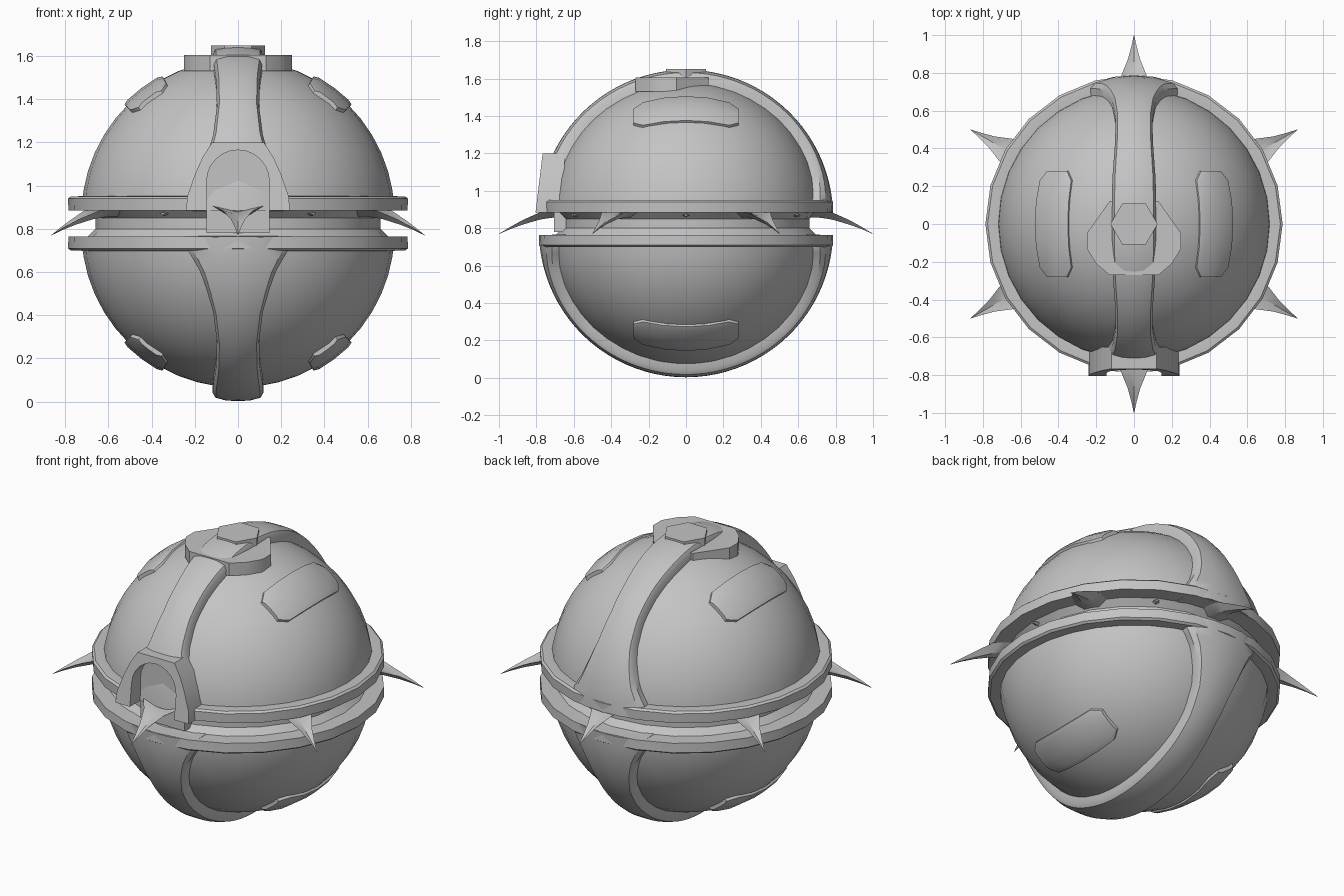
import bpy, bmesh, math
from math import sin, cos, pi, radians, sqrt

if "Cube" in bpy.data.objects:
    bpy.data.objects.remove(bpy.data.objects["Cube"])

MID = 0.825      # mirror height between the two halves
CZ = 0.86        # centre of upper half
R = 0.725        # shell radius
grey = bpy.data.materials.new("plain_grey")
grey.diffuse_color = (0.55, 0.55, 0.55, 1)
grey.use_nodes = True
grey.node_tree.nodes["Principled BSDF"].inputs["Base Color"].default_value = grey.diffuse_color


def finish(name, bm, angle=35):
    bmesh.ops.recalc_face_normals(bm, faces=bm.faces)
    me = bpy.data.meshes.new(name)
    bm.to_mesh(me)
    bm.free()
    me.materials.append(grey)
    me.shade_smooth()
    me.set_sharp_from_angle(angle=radians(angle))
    ob = bpy.data.objects.new(name, me)
    bpy.context.collection.objects.link(ob)
    return ob


def mirrored(ob, name):
    """Copy of a part flipped to the lower half."""
    bm = bmesh.new()
    bm.from_mesh(ob.data)
    for v in bm.verts:
        v.co.z = 2 * MID - v.co.z
    return finish(name, bm)


def loft(name, rings, closed=False, angle=35):
    """Skin a list of equal-length closed loops; cap the ends unless closed."""
    bm = bmesh.new()
    rows = [[bm.verts.new(p) for p in ring] for ring in rings]
    n, m = len(rows), len(rows[0])
    for i in range(n if closed else n - 1):
        a, b = rows[i], rows[(i + 1) % n]
        for j in range(m):
            k = (j + 1) % m
            bm.faces.new((a[j], a[k], b[k], b[j]))
    if not closed:
        bm.faces.new(rows[0])
        bm.faces.new(rows[-1])
    return finish(name, bm, angle)


def lathe(name, profile, seg=24):
    return loft(name, [[(r * cos(2 * pi * i / seg), r * sin(2 * pi * i / seg), z)
                        for r, z in profile] for i in range(seg)], closed=True)


def prism(name, outline, y0, y1, slant=0.0, angle=35):
    """Extrude an x-z outline along y; the front may lean back with height."""
    return loft(name, [[(x, y0 + slant * (z - 0.88), z) for x, z in outline],
                       [(x, y1, z) for x, z in outline]], angle=angle)


def cut(ob, cutter):
    mod = ob.modifiers.new("cut", 'BOOLEAN')
    mod.operation, mod.solver, mod.object = 'DIFFERENCE', 'EXACT', cutter
    bpy.context.view_layer.update()
    dg = bpy.context.evaluated_depsgraph_get()
    me = bpy.data.meshes.new_from_object(ob.evaluated_get(dg))
    ob.modifiers.clear()
    ob.data = me
    me.shade_smooth()
    me.set_sharp_from_angle(angle=radians(35))


# Half shells
STEPS = 12
shell = loft("upper_shell", [[(R * cos(a) * cos(2 * pi * i / 32),
                               R * cos(a) * sin(2 * pi * i / 32), CZ + R * sin(a))
                              for i in range(32)]
                             for a in [radians(2 + 87.5 * k / STEPS) for k in range(STEPS + 1)]])
mirrored(shell, "lower_shell")

# Equator rims and grooved core
rim = lathe("upper_rim", [(0.64, 0.885), (0.785, 0.885), (0.787, 0.94),
                          (0.775, 0.95), (0.70, 0.952), (0.64, 0.94)])
mirrored(rim, "lower_rim")
lathe("groove_core", [(0.5, 0.91), (0.70, 0.89), (0.66, 0.85), (0.66, 0.80),
                      (0.70, 0.76), (0.5, 0.74)])

# Straps running front to back over each half, flared at the rim
WIDTH = [(0, .245), (7, .24), (12, .19), (20, .15), (30, .115), (42, .098),
         (55, .1), (72, .115), (90, .118)]


def half_width(deg):
    for (a, wa), (b, wb) in zip(WIDTH, WIDTH[1:]):
        if deg <= b:
            return wa + (wb - wa) * (deg - a) / (b - a)
    return WIDTH[-1][1]


rings = []
for i in range(45):
    deg = 2 + 176 * i / 44
    a, w = radians(deg), half_width(min(deg, 180 - deg))
    section = []
    for f, drop in ((-1, .03), (-.88, .008), (-.45, 0), (0, 0), (.45, 0), (.88, .008), (1, .03)):
        section.append((f * w, sqrt(.787 ** 2 - (f * w) ** 2) - drop))
    for f in (1, 0, -1):
        section.append((f * w, sqrt(.69 ** 2 - w * w)))
    rings.append([(x, -r * cos(a), CZ + r * sin(a)) for x, r in section])
strap = loft("upper_strap", rings)
mirrored(strap, "lower_strap")

# Front arch housing with its opening
side = [(.24, .885), (.235, .95), (.2, 1.05), (.165, 1.13), (.12, 1.2)]
housing = prism("arch_housing", side + [(-x, z) for x, z in reversed(side)],
                -0.805, -0.65, slant=0.12)
arch = [(.145 * cos(pi * i / 12), 1.02 + .145 * sin(pi * i / 12)) for i in range(13)]
cutter = prism("arch_cutter", [(.145, .86)] + arch + [(-.145, .86)], -0.95, -0.70)
for part in (strap, housing, rim):
    cut(part, cutter)
bpy.data.objects.remove(cutter)
prism("arch_door", [(.145, .78)] + arch + [(-.145, .78)], -0.705, -0.6)

# Crown plate and hexagonal cap on top
crown = [(.13, .12), (.25, -.05), (.25, -.13), (.2, -.21), (.13, -.27)]
crown += [(-x, y) for x, y in reversed(crown)]
loft("crown_plate", [[(x, y, z) for x, y in crown] for z in (1.53, 1.605)])
loft("crown_cap", [[(.125 * cos(pi * i / 3), .125 * sin(pi * i / 3), z) for i in range(6)]
                   for z in (1.58, 1.65)])


# Raised pads on the shell sides
def pad(name, sx):
    def at(y, t, r):
        e = radians(t)
        rho = sqrt(r * r - y * y)
        return (sx * rho * cos(e), y, CZ + rho * sin(e))
    rings = []
    for y, cutoff in ((-.28, 3), (-.23, 0), (-.12, 0), (0, 0), (.12, 0), (.23, 0), (.28, 3)):
        lo, hi = 44 + cutoff, 62 - cutoff
        rings.append([at(y, lo, .70), at(y, lo + .5, .737), at(y, lo + 2.5, .742), at(y, 53, .742),
                      at(y, hi - 2.5, .742), at(y, hi - .5, .735), at(y, hi, .70)])
    return loft(name, rings)


for sx, side_name in ((1, "right"), (-1, "left")):
    p = pad("upper_pad_" + side_name, sx)
    mirrored(p, "lower_pad_" + side_name)

# Six drooping thorns with a hollow top, and small studs between them
for k in range(6):
    a = radians(30 + 60 * k)
    rings = []
    for r, w, z, h in ((.64, .15, .915, 1), (.72, .115, .905, .9), (.78, .07, .885, .7),
                       (.87, .033, .845, .45), (.94, .014, .807, .22), (1.0, .001, .77, .02)):
        sec = [(-w, z), (0, z - .03 * h), (w, z), (.3 * w, z - .055 * h), (-.3 * w, z - .055 * h)]
        rings.append([(r * cos(a) - s * sin(a), r * sin(a) + s * cos(a), zz) for s, zz in sec])
    loft("thorn_%d" % (k + 1), rings)
    b = radians(60 * k)
    loft("stud_%d" % (k + 1), [[(r * cos(b) - q * u * sin(b), r * sin(b) + q * u * cos(b), .87 + q * v)
                                for u, v in ((-1, 0), (0, .5), (1, 0), (0, -.5))]
                               for r, q in ((.64, .03), (.70, .012))])
